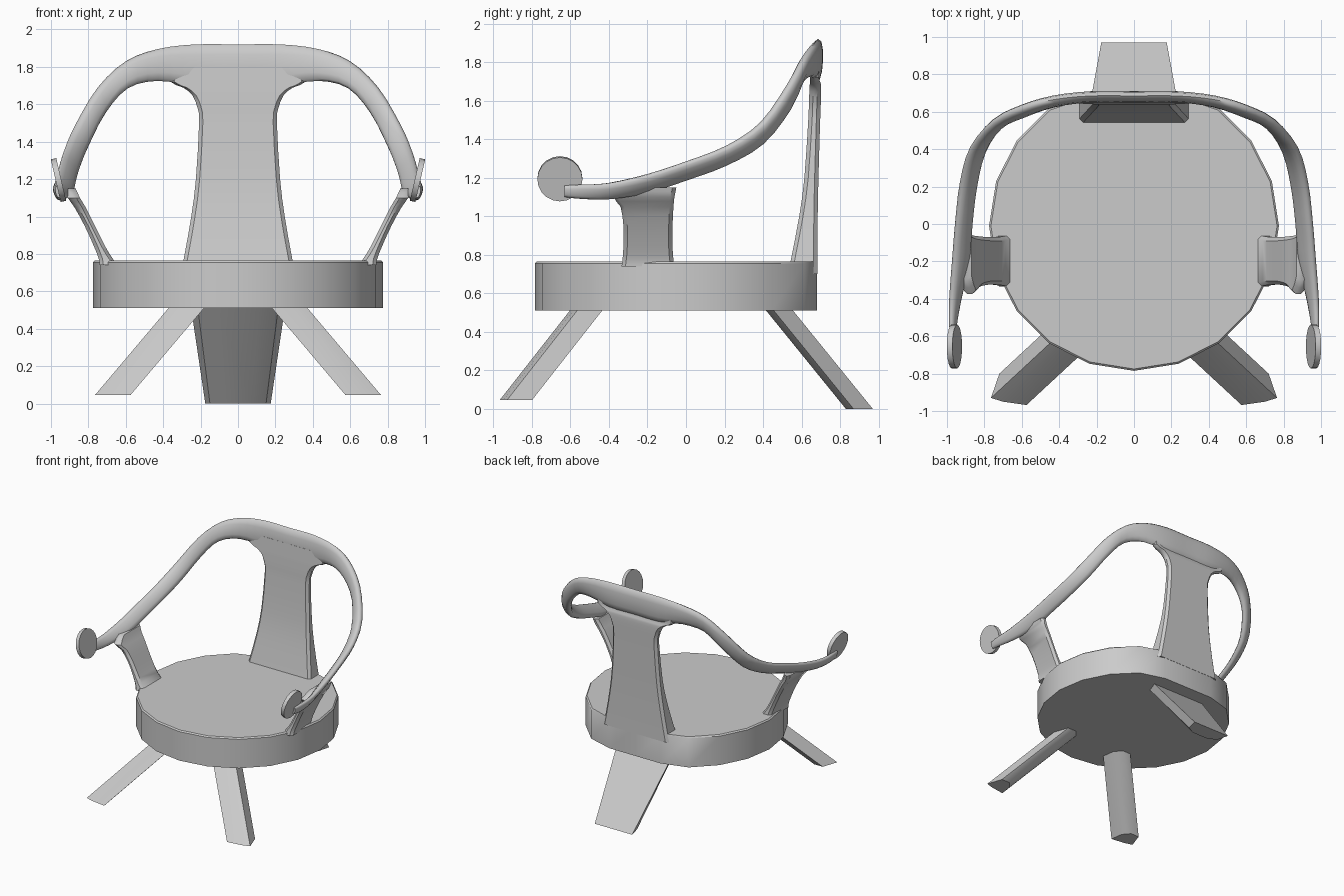
import bpy, bmesh, math
from mathutils import Vector, Matrix

if "Cube" in bpy.data.objects:
    bpy.data.objects.remove(bpy.data.objects["Cube"])


def finish(name, bm, mirror=False, angle=40):
    bmesh.ops.recalc_face_normals(bm, faces=bm.faces[:])
    me = bpy.data.meshes.new(name)
    bm.to_mesh(me)
    bm.free()
    ob = bpy.data.objects.new(name, me)
    bpy.context.collection.objects.link(ob)
    bpy.ops.object.select_all(action='DESELECT')
    ob.select_set(True)
    bpy.context.view_layer.objects.active = ob
    bpy.ops.object.shade_smooth_by_angle(angle=math.radians(angle))
    if mirror:
        ob.modifiers.new("Mirror", 'MIRROR').use_bisect_axis[0] = False
    return ob


def loft(name, rings, **kw):
    """Skin a list of equally sized point rings and cap both ends."""
    bm = bmesh.new()
    vs = [[bm.verts.new(p) for p in r] for r in rings]
    n = len(vs[0])
    for a, b in zip(vs, vs[1:]):
        for i in range(n):
            j = (i + 1) % n
            bm.faces.new((a[i], a[j], b[j], b[i]))
    bm.faces.new(vs[0])
    bm.faces.new(vs[-1])
    return finish(name, bm, **kw)


def spline(rows, steps):
    """Catmull-Rom interpolation through rows of numbers."""
    out = []
    last = len(rows) - 1
    for i in range(last):
        p0, p1, p2, p3 = (rows[min(max(k, 0), last)] for k in range(i - 1, i + 3))
        for s in range(steps):
            t = s / steps
            out.append([0.5 * (2 * b + (c - a) * t + (2 * a - 5 * b + 4 * c - d) * t * t
                               + (3 * b - a - 3 * c + d) * t ** 3)
                        for a, b, c, d in zip(p0, p1, p2, p3)])
    out.append(list(rows[-1]))
    return out


def rounded(x0, x1, y0, y1, z, c):
    """Rectangle with cut corners at height z."""
    return [(x0 + c, y0, z), (x1 - c, y0, z), (x1, y0 + c, z), (x1, y1 - c, z),
            (x1 - c, y1, z), (x0 + c, y1, z), (x0, y1 - c, z), (x0, y0 + c, z)]


# Round seat, flattened at the back
def seat_ring(z, r):
    pts = []
    for i in range(20):
        a = math.radians(18 * i)
        pts.append((r * math.cos(a), min(r * math.sin(a) - 0.01, 0.68), z))
    return pts


loft("seat", [seat_ring(0.51, 0.775), seat_ring(0.755, 0.775), seat_ring(0.765, 0.765)])

# Curved top rail and arms: upper edge xyz, lower edge xyz, thickness
half = [
    (0.23, 0.685, 1.92, 0.23, 0.675, 1.70, 0.06),
    (0.43, 0.665, 1.895, 0.43, 0.645, 1.725, 0.06),
    (0.60, 0.62, 1.83, 0.59, 0.585, 1.685, 0.06),
    (0.75, 0.54, 1.69, 0.71, 0.53, 1.55, 0.06),
    (0.87, 0.40, 1.49, 0.80, 0.39, 1.375, 0.06),
    (0.925, 0.22, 1.365, 0.845, 0.20, 1.265, 0.055),
    (0.952, 0.0, 1.28, 0.868, 0.0, 1.19, 0.05),
    (0.968, -0.20, 1.215, 0.885, -0.20, 1.125, 0.05),
    (0.98, -0.40, 1.172, 0.93, -0.40, 1.09, 0.045),
    (0.98, -0.54, 1.165, 0.955, -0.54, 1.09, 0.035),
    (0.97, -0.63, 1.16, 0.955, -0.63, 1.10, 0.025),
]
mirrored = [(-a, b, c, -d, e, f, t) for a, b, c, d, e, f, t in reversed(half)]
stations = spline(mirrored + [(0, 0.685, 1.92, 0, 0.675, 1.70, 0.06)] + half, 3)
mids = [(Vector(s[:3]) + Vector(s[3:6])) / 2 for s in stations]
rings = []
for i, s in enumerate(stations):
    up = (Vector(s[:3]) - Vector(s[3:6])) / 2
    tangent = mids[min(i + 1, len(mids) - 1)] - mids[max(i - 1, 0)]
    side = tangent.cross(up).normalized() * s[6] / 2
    ring = []
    for k in range(12):
        a = math.tau * k / 12
        ring.append(mids[i] + up * math.cos(a) + side * math.copysign(abs(math.sin(a)) ** 0.75, math.sin(a)))
    rings.append(ring)
loft("arm_rail", rings, angle=60)

# Back splat: height, half width, front y, back y
splat = spline([
    (0.70, 0.305, 0.53, 0.682), (0.80, 0.285, 0.55, 0.682), (1.0, 0.25, 0.588, 0.684),
    (1.2, 0.225, 0.615, 0.688), (1.5, 0.208, 0.635, 0.697), (1.58, 0.216, 0.638, 0.70),
    (1.65, 0.245, 0.641, 0.702), (1.69, 0.295, 0.643, 0.70), (1.72, 0.36, 0.645, 0.69),
    (1.80, 0.36, 0.65, 0.69)], 2)
loft("back_splat", [rounded(-w, w, f, b, z, 0.02) for z, w, f, b in splat])

# Arm posts: height, inner x, outer x, front y, back y
post = spline([
    (0.74, 0.64, 0.74, -0.335, -0.06), (0.775, 0.67, 0.745, -0.33, -0.065),
    (0.84, 0.71, 0.77, -0.325, -0.07), (0.95, 0.765, 0.82, -0.325, -0.07),
    (1.05, 0.815, 0.875, -0.34, -0.065), (1.10, 0.845, 0.91, -0.375, -0.06),
    (1.15, 0.868, 0.925, -0.30, -0.05)], 2)
loft("arm_post", [rounded(a, b, f, r, z, 0.02) for z, a, b, f, r in post], mirror=True)

# Round discs at the arm tips
bm = bmesh.new()
place = (Matrix.Translation((0.96, -0.655, 1.195)) @ Matrix.Rotation(math.radians(13), 4, 'Y')
         @ Matrix.Rotation(math.radians(90), 4, 'Y'))
bmesh.ops.create_cone(bm, cap_ends=True, segments=20, radius1=0.117, radius2=0.117,
                      depth=0.03, matrix=place)
finish("arm_tip_disc", bm, mirror=True)

# Splayed front legs
foot = [(0.575, -0.968), (0.70, -0.95), (0.765, -0.93), (0.72, -0.80), (0.64, -0.80), (0.59, -0.86)]
loft("front_leg", [[(x, y, 0.045) for x, y in foot],
                   [(x - 0.41, y + 0.38, 0.53) for x, y in foot]], mirror=True)

# Wide tapered back leg
foot = [(-0.175, 0.97), (0.175, 0.97), (0.15, 0.87), (0.08, 0.83), (-0.08, 0.83), (-0.15, 0.87)]
loft("back_leg", [[(x, y, 0.0) for x, y in foot],
                  [(x * 1.45, y - 0.43, 0.53) for x, y in foot]])
